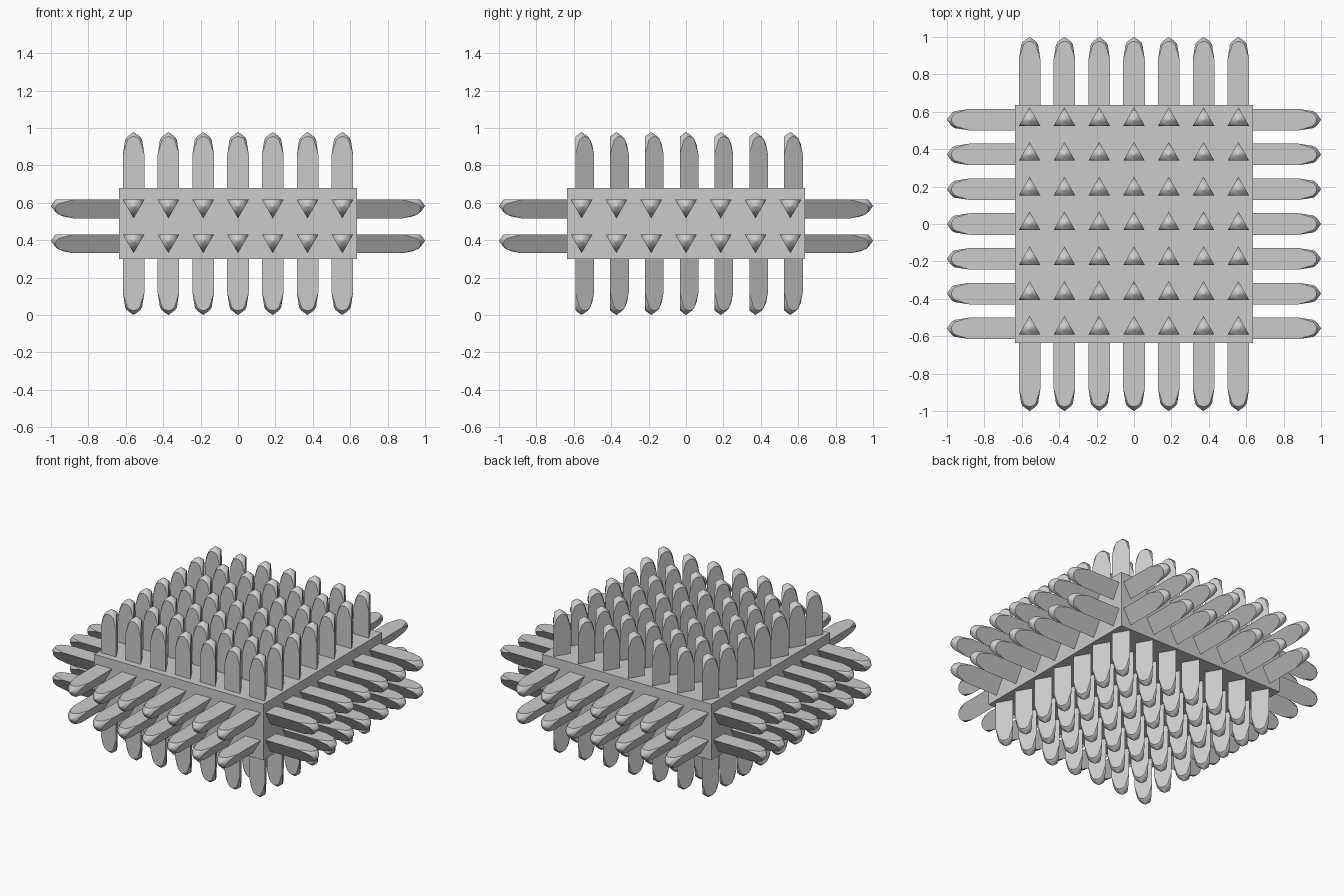
import bpy, bmesh, math
from mathutils import Vector, Matrix

if "Cube" in bpy.data.objects:
    bpy.data.objects.remove(bpy.data.objects["Cube"])

HALF, Z0, Z1 = 0.635, 0.30, 0.68      # block extents
MID = (Z0 + Z1) / 2
STEP = 0.186                          # spacing between spikes
R = 0.0664                            # circumradius of the triangular section
N = 24                                # points around one spike
FRACTIONS = (1, 0.85, 0.65, 0.45, 0.22)


def tri_radius(a):
    """Distance from the centre to the triangle's outline, corner at a = 0."""
    return R / 2 / math.cos((a % (2 * math.pi / 3)) - math.pi / 3)


def tip_depth(r):
    """Distance below the tip at which the bullet nose has radius r."""
    u = r / R
    return 0.7 * R * u + 0.0735 * u ** 6


def add_spike(bm, base, axis, apex, length):
    """Triangular prism cut by a pointed, rounded nose."""
    m = Matrix((apex.cross(axis), apex, axis)).transposed()
    angles = [i * 2 * math.pi / N for i in range(N)]

    def ring(f, height):
        out = []
        for a in angles:
            r = tri_radius(a) * f
            h = height if height is not None else length - tip_depth(r)
            p = Vector((-r * math.sin(a), r * math.cos(a), h))
            out.append(bm.verts.new(base + m @ p))
        return out

    rings = [ring(1, -0.01)] + [ring(f, None) for f in FRACTIONS]
    for lo, hi in zip(rings, rings[1:]):
        for i in range(N):
            j = (i + 1) % N
            bm.faces.new((lo[i], lo[j], hi[j], hi[i]))
    tip = bm.verts.new(base + axis * length)
    for i in range(N):
        bm.faces.new((rings[-1][i], rings[-1][(i + 1) % N], tip))
    bm.faces.new(rings[0][::-1])


def spike_field(name, axis, apex, origin, u, v, nu, nv, length):
    """Grid of spikes over one face of the block."""
    bm = bmesh.new()
    for i in range(nu):
        for j in range(nv):
            p = origin + u * STEP * (i - (nu - 1) / 2) + v * STEP * (j - (nv - 1) / 2)
            add_spike(bm, p, axis, apex, length)
    me = bpy.data.meshes.new(name)
    bm.to_mesh(me)
    bm.free()
    ob = bpy.data.objects.new(name, me)
    bpy.context.collection.objects.link(ob)
    bpy.ops.object.select_all(action='DESELECT')
    ob.select_set(True)
    bpy.context.view_layer.objects.active = ob
    bpy.ops.object.shade_smooth_by_angle(angle=math.radians(25))


# central block
bpy.ops.mesh.primitive_cube_add(size=1, location=(0, 0, MID))
block = bpy.context.object
block.name = "block"
block.scale = (2 * HALF, 2 * HALF, Z1 - Z0)

X, Y, Z = Vector((1, 0, 0)), Vector((0, 1, 0)), Vector((0, 0, 1))

# top and bottom spikes, triangle corner toward the back
spike_field("top_spikes", Z, Y, Z * Z1, X, Y, 7, 7, 0.298)
spike_field("bottom_spikes", -Z, Y, Z * Z0, X, Y, 7, 7, 0.30)

# two rows of spikes on each side, triangle corner pointing down
for name, d, u in (("front", -Y, X), ("back", Y, X), ("left", -X, Y), ("right", X, Y)):
    spike_field(name + "_spikes", d, -Z, d * HALF + Z * MID, u, Z, 7, 2, 1 - HALF)
